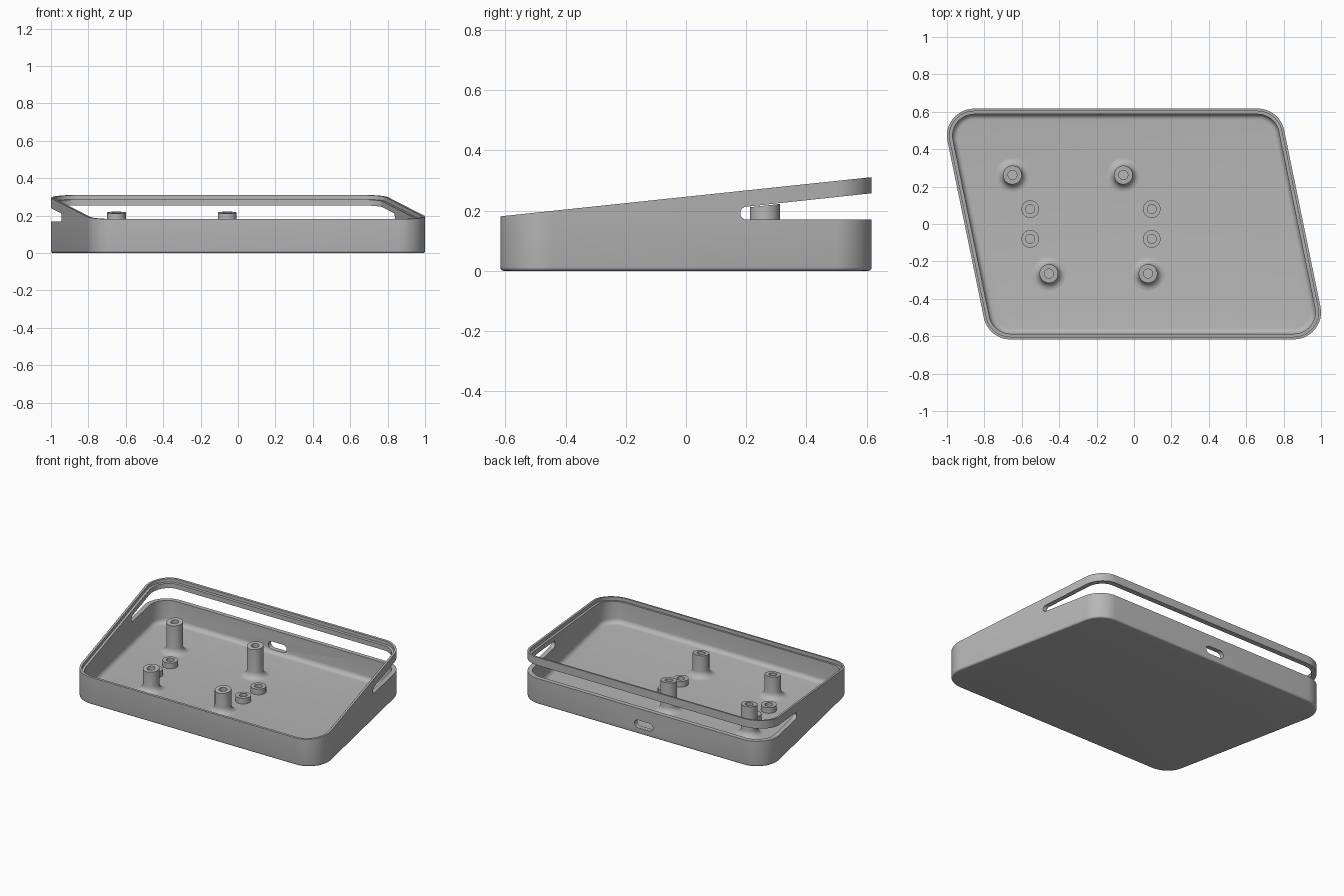
import bpy, bmesh
from math import sin, cos, pi, radians, atan2, tan
from mathutils import Vector

if "Cube" in bpy.data.objects:
    bpy.data.objects.remove(bpy.data.objects["Cube"])

grey = bpy.data.materials.new("plain grey")
grey.use_nodes = True
grey.diffuse_color = (0.47, 0.47, 0.47, 1)
grey.node_tree.nodes["Principled BSDF"].inputs["Base Color"].default_value = grey.diffuse_color

HALF_W, HALF_D = 0.906, 0.617      # half width at y = 0, half depth
SHEAR = -0.2056                    # sideways lean of the side walls
RADIUS = 0.145                     # corner radius in plan
SLOPE, TOP = 0.1055, 0.246         # sloping rim plane
WALL, FLOOR = 0.03, 0.02


def slanted(drop):
    """Height rule parallel to the rim, lowered by drop."""
    return lambda y: TOP - drop + SLOPE * y


def flat(z):
    return lambda y: z


def case_outline(inset, steps=12):
    """Rounded parallelogram, moved inward by inset."""
    d = HALF_D - RADIUS
    lean = atan2(-SHEAR, 1)
    side = HALF_W - RADIUS / cos(lean)
    r = RADIUS - inset
    # wall normals run from side to back to side to front
    corners = [(1, 1, -lean * -1, pi / 2), (-1, 1, pi / 2, pi + lean),
               (-1, -1, pi + lean, 1.5 * pi), (1, -1, 1.5 * pi, 2 * pi + lean)]
    pts = []
    for sx, sy, a, b in corners:
        cx, cy = sx * side + SHEAR * sy * d, sy * d
        for i in range(steps + 1):
            t = a + (b - a) * i / steps
            pts.append((cx + r * cos(t), cy + r * sin(t)))
    return pts


def circle(cx, cy, r, n=40):
    return [(cx + r * cos(2 * pi * i / n), cy + r * sin(2 * pi * i / n)) for i in range(n)]


def new_object(name, bm):
    bmesh.ops.recalc_face_normals(bm, faces=bm.faces)
    mesh = bpy.data.meshes.new(name)
    bm.to_mesh(mesh)
    bm.free()
    mesh.materials.append(grey)
    ob = bpy.data.objects.new(name, mesh)
    bpy.context.collection.objects.link(ob)
    return ob


def loft(name, rings):
    """Skin a list of (outline, height rule) rings and cap both ends."""
    bm = bmesh.new()
    loops = [[bm.verts.new((x, y, height(y))) for x, y in pts] for pts, height in rings]
    for a, b in zip(loops, loops[1:]):
        for i in range(len(a)):
            j = (i + 1) % len(a)
            bm.faces.new((a[i], a[j], b[j], b[i]))
    bm.faces.new(loops[0][::-1])
    bm.faces.new(loops[-1])
    return new_object(name, bm)


def prism(name, pts, direction):
    """Extrude a closed 3D polygon."""
    bm = bmesh.new()
    face = bm.faces.new([bm.verts.new(p) for p in pts])
    out = bmesh.ops.extrude_face_region(bm, geom=[face])
    bmesh.ops.translate(bm, vec=Vector(direction),
                        verts=[v for v in out["geom"] if isinstance(v, bmesh.types.BMVert)])
    return new_object(name, bm)


def activate(ob):
    bpy.ops.object.select_all(action="DESELECT")
    ob.select_set(True)
    bpy.context.view_layer.objects.active = ob


def cut(ob, cutter):
    cutter.hide_render = True
    mod = ob.modifiers.new("cut", "BOOLEAN")
    mod.operation, mod.solver, mod.object = "DIFFERENCE", "EXACT", cutter
    activate(ob)
    bpy.ops.object.modifier_apply(modifier=mod.name)
    bpy.data.objects.remove(cutter)


def smooth(ob):
    activate(ob)
    bpy.ops.object.shade_smooth_by_angle(angle=radians(32))


# Tray: rounded bottom edge, sloping stepped rim, filleted floor
EDGE, FILLET = 0.012, 0.03
rings = []
for i in range(5):
    t = pi / 2 * i / 4
    rings.append((case_outline(EDGE * (1 - sin(t))), flat(EDGE * (1 - cos(t)))))
rings += [(case_outline(0), slanted(0)),
          (case_outline(0.014), slanted(0)),
          (case_outline(0.014), slanted(0.022)),
          (case_outline(WALL), slanted(0.022))]
for i in range(7):
    t = pi / 2 * i / 6
    rings.append((case_outline(WALL + FILLET * (1 - cos(t))),
                  flat(FLOOR + FILLET * (1 - sin(t)))))
tray = loft("tray", rings)

# Long vent around the back, with a rounded front end
vent_z, vent_top, r = 0.17, slanted(0.053), 0.0215
mid_y, mid_z = 0.202, vent_z + r
arc = [(-1.5, mid_y + r * cos(t), mid_z + r * sin(t))
       for t in [1.5 * pi - (pi - atan2(SLOPE, 1)) * i / 12 for i in range(13)]]
vent = arc + [(-1.5, 0.8, vent_top(0.8)), (-1.5, 0.8, vent_z)]
cut(tray, prism("vent_cutter", vent, (3, 0, 0)))

# Rounded cable port in the back wall
port = []
for side in (1, -1):
    for i in range(13):
        t = -pi / 2 + pi * i / 12
        port.append((-0.12 + side * (0.042 + 0.026 * cos(t)), 0.5,
                     0.066 + side * 0.026 * sin(t)))
cut(tray, prism("port_cutter", port, (0, 0.3, 0)))
smooth(tray)

# Tall board posts with flared feet, sloping tops and blind holes
POST_R, HOLE_R, FLARE = 0.05, 0.024, 0.04
post_top = slanted(0.057)
for name, x, y in (("back_right", -0.65, 0.262), ("back_left", -0.057, 0.262),
                   ("front_right", -0.455, -0.265), ("front_left", 0.075, -0.265)):
    rings = [(circle(x, y, POST_R + FLARE), flat(FLOOR - 0.004))]
    for i in range(7):
        t = pi / 2 * i / 6
        rings.append((circle(x, y, POST_R + FLARE * (1 - sin(t))),
                      flat(FLOOR + FLARE * (1 - cos(t)))))
    rings += [(circle(x, y, POST_R), post_top), (circle(x, y, HOLE_R), post_top),
              (circle(x, y, HOLE_R), flat(FLOOR + 0.005))]
    smooth(loft(name + "_post", rings))

# Short bosses between the posts
for x, side in ((-0.555, "right"), (0.095, "left")):
    for y, end in ((0.08, "back"), (-0.08, "front")):
        smooth(loft(f"{end}_{side}_boss",
                    [(circle(x, y, 0.047), flat(FLOOR - 0.004)),
                     (circle(x, y, 0.047), flat(0.058)),
                     (circle(x, y, HOLE_R), flat(0.058)),
                     (circle(x, y, HOLE_R), flat(FLOOR + 0.002))]))
